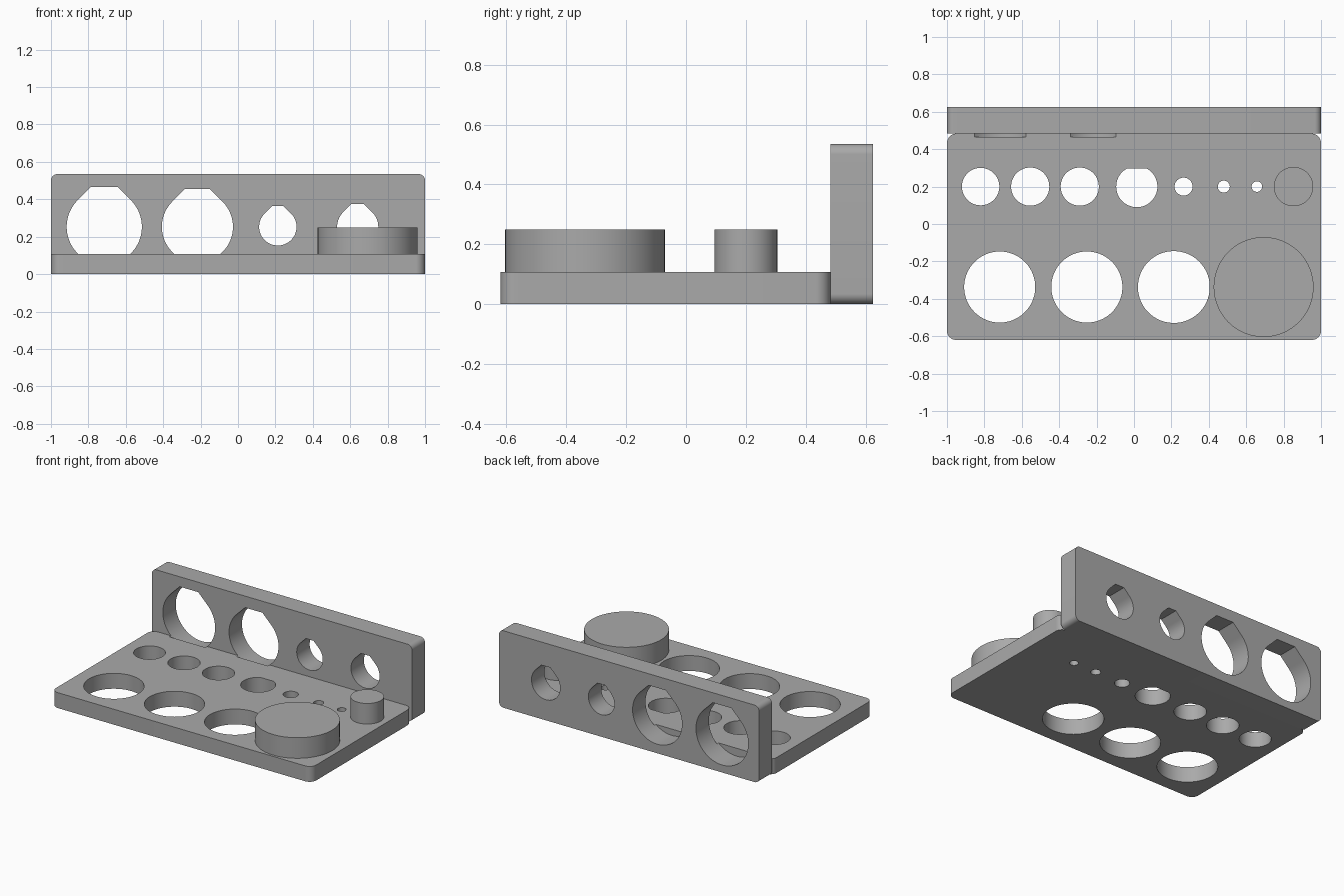
import bpy, bmesh
from math import sin, cos, pi, radians, sqrt

cube = bpy.data.objects.get("Cube")
if cube:
    bpy.data.objects.remove(cube, do_unlink=True)

grey = bpy.data.materials.new("plain grey")
grey.use_nodes = True
GREY = (0.4, 0.4, 0.4, 1)
grey.diffuse_color = GREY
grey.node_tree.nodes["Principled BSDF"].inputs["Base Color"].default_value = GREY

PLATE_TOP, WALL_FRONT, WALL_BACK, WALL_TOP = 0.107, 0.483, 0.625, 0.535
PLATE_FRONT = -0.62


def arc(cx, cy, r, start, end, steps):
    return [(cx + r * cos(start + (end - start) * i / steps),
             cy + r * sin(start + (end - start) * i / steps)) for i in range(steps + 1)]


def circle(cx, cy, r, steps=96):
    return arc(cx, cy, r, 0, 2 * pi, steps)[:-1]


def rounded_rect(x0, y0, x1, y1, r):
    corners = [(x1 - r, y1 - r), (x0 + r, y1 - r), (x0 + r, y0 + r), (x1 - r, y0 + r)]
    return [p for i, (cx, cy) in enumerate(corners)
            for p in arc(cx, cy, r, i * pi / 2, (i + 1) * pi / 2, 12)]


def d_shape(cx, cy, r, flat):
    """Circle cut off by a straight edge at the given height above its centre."""
    a = pi / 2 + math_acos(flat / r)
    return arc(cx, cy, r, a, 3 * pi - a, 80)


def math_acos(v):
    from math import acos
    return acos(v)


def teardrop(cx, cz, r, top):
    """Circle with 45 degree shoulders rising to a flat roof."""
    half = r * sqrt(2) - top
    return arc(cx, cz, r, 3 * pi / 4, 9 * pi / 4, 80) + [(cx + half, cz + top), (cx - half, cz + top)]


def prisms(name, outlines, low, high, along="z"):
    """Extrude closed outlines along z or y into one object."""
    bm = bmesh.new()
    for pts in outlines:
        rings = [[bm.verts.new((u, v, h) if along == "z" else (u, h, v)) for u, v in pts]
                 for h in (low, high)]
        bm.faces.new(rings[0])
        bm.faces.new(rings[1])
        for i in range(len(pts)):
            j = (i + 1) % len(pts)
            bm.faces.new((rings[0][i], rings[0][j], rings[1][j], rings[1][i]))
    bmesh.ops.recalc_face_normals(bm, faces=bm.faces)
    mesh = bpy.data.meshes.new(name)
    bm.to_mesh(mesh)
    bm.free()
    mesh.materials.append(grey)
    ob = bpy.data.objects.new(name, mesh)
    bpy.context.collection.objects.link(ob)
    return ob


def finish(ob, cutters=()):
    """Bake the cuts into the mesh and smooth the round walls."""
    for cutter in cutters:
        mod = ob.modifiers.new("cut", "BOOLEAN")
        mod.operation, mod.solver, mod.object = "DIFFERENCE", "EXACT", cutter
    bpy.context.view_layer.update()
    if cutters:
        graph = bpy.context.evaluated_depsgraph_get()
        mesh = bpy.data.meshes.new_from_object(ob.evaluated_get(graph))
        ob.modifiers.clear()
        ob.data = mesh
    bpy.ops.object.select_all(action="DESELECT")
    ob.select_set(True)
    bpy.context.view_layer.objects.active = ob
    bpy.ops.object.shade_smooth_by_angle(angle=radians(30))


# Cutters: two rows of plate holes and the wall's roofed holes
back_row = [(-0.82, 0.1), (-0.555, 0.102), (-0.29, 0.102),
            (0.265, 0.048), (0.48, 0.032), (0.657, 0.028)]
front_row = [(-0.718, 0.19), (-0.252, 0.19), (0.213, 0.192)]
plate_holes = [circle(x, 0.2, r) for x, r in back_row]
plate_holes += [circle(x, -0.337, r) for x, r in front_row]
plate_holes.append(d_shape(0.015, 0.2, 0.11, 0.098))
plate_cutter = prisms("plate_hole_cutter", plate_holes, -0.1, 0.3)

wall_row = [(-0.715, 0.201, 0.213), (-0.217, 0.19, 0.202),
            (0.213, 0.1, 0.112), (0.64, 0.11, 0.122)]
wall_holes = [teardrop(x, 0.253, r, top) for x, r, top in wall_row]
wall_cutter = prisms("wall_hole_cutter", wall_holes, 0.465, 0.7, "y")

# Plate, with shallow grooves where the big wall holes run into it
plate = prisms("base_plate", [rounded_rect(-1, PLATE_FRONT, 1, WALL_FRONT, 0.05)], 0, PLATE_TOP)
finish(plate, (plate_cutter, wall_cutter))

# Upright wall
wall = prisms("back_wall", [rounded_rect(-1, 0, 1, WALL_TOP, 0.035)], WALL_FRONT, WALL_BACK, "y")
finish(wall, (wall_cutter,))

# Solid round bosses
for name, x, y, r in (("large_boss", 0.693, -0.337, 0.267), ("small_boss", 0.853, 0.2, 0.105)):
    finish(prisms(name, [circle(x, y, r)], PLATE_TOP - 0.01, 0.25))

for cutter in (plate_cutter, wall_cutter):
    bpy.data.objects.remove(cutter, do_unlink=True)
